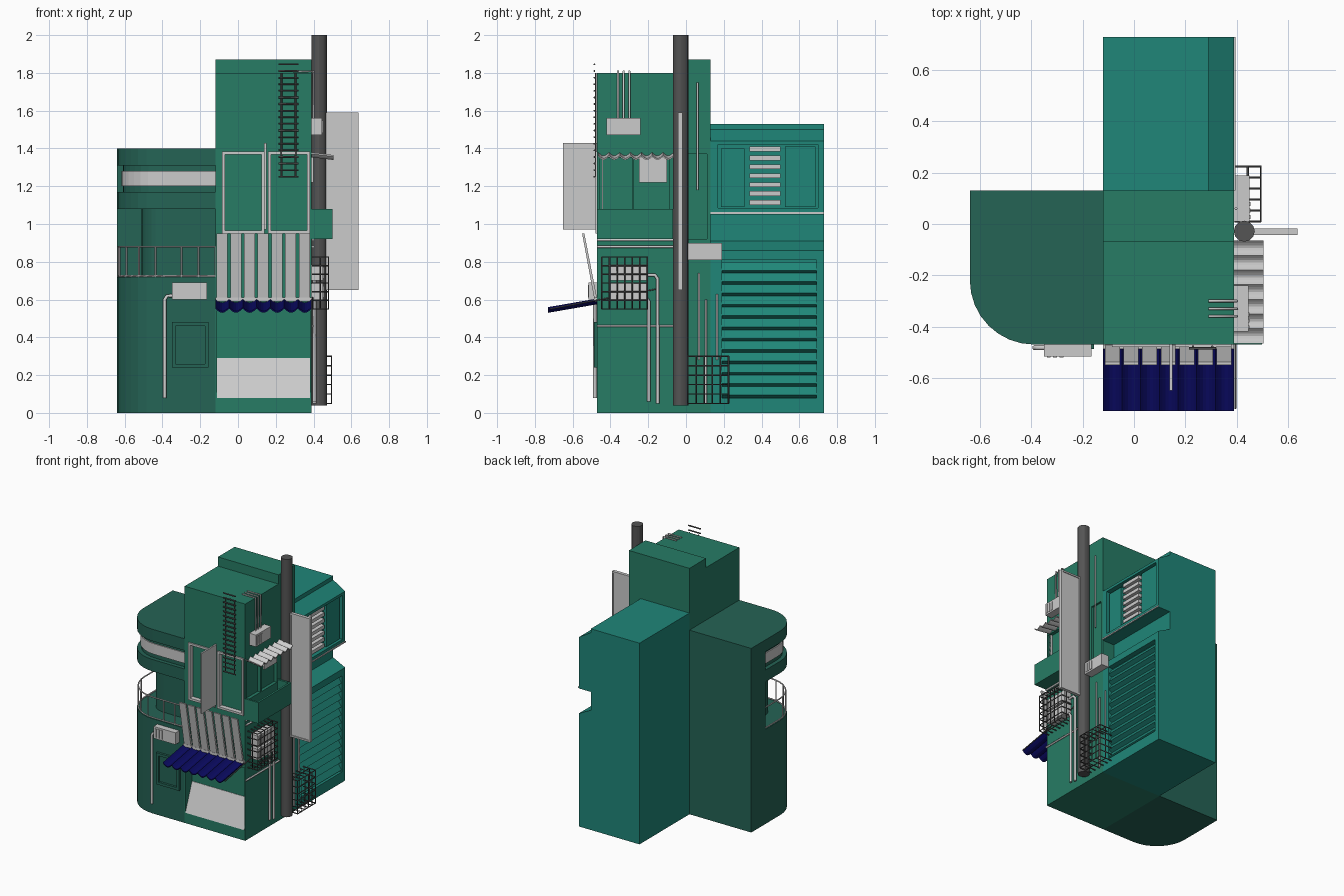
import bpy, bmesh, math
from mathutils import Vector

if "Cube" in bpy.data.objects:
    bpy.data.objects.remove(bpy.data.objects["Cube"])

def material(name, rgb):
    m = bpy.data.materials.new(name)
    m.diffuse_color = (*rgb, 1)
    m.use_nodes = True
    m.node_tree.nodes["Principled BSDF"].inputs["Base Color"].default_value = m.diffuse_color
    return m

GREEN = material("tower_green", (0.02, 0.20, 0.13))
DEEP = material("wing_green", (0.018, 0.125, 0.09))
TEAL = material("annex_teal", (0.014, 0.24, 0.19))
BLUE = material("awning_blue", (0.003, 0.003, 0.12))
DARK = material("dark_metal", (0.09, 0.09, 0.09))

def finish(name, bm, mat=None):
    bmesh.ops.recalc_face_normals(bm, faces=bm.faces)
    me = bpy.data.meshes.new(name)
    bm.to_mesh(me)
    bm.free()
    if mat:
        me.materials.append(mat)
    ob = bpy.data.objects.new(name, me)
    bpy.context.collection.objects.link(ob)
    return ob

def boxes(name, spans, mat=None):
    """Several boxes in one mesh, each (x0, x1, y0, y1, z0, z1)."""
    bm = bmesh.new()
    for x0, x1, y0, y1, z0, z1 in spans:
        for v in bmesh.ops.create_cube(bm, size=1)["verts"]:
            v.co = ((x0 + x1) / 2 + v.co.x * (x1 - x0), (y0 + y1) / 2 + v.co.y * (y1 - y0),
                    (z0 + z1) / 2 + v.co.z * (z1 - z0))
    return finish(name, bm, mat)

def prism(name, pts, axis, lo, hi, mat=None):
    """Extrude a 2D profile along an axis."""
    put = {"x": lambda a, b, c: (c, a, b), "y": lambda a, b, c: (a, c, b), "z": lambda a, b, c: (a, b, c)}[axis]
    bm = bmesh.new()
    rings = [[bm.verts.new(put(a, b, c)) for a, b in pts] for c in (lo, hi)]
    for r in rings:
        bm.faces.new(r)
    for i in range(len(pts)):
        j = (i + 1) % len(pts)
        bm.faces.new((rings[0][i], rings[0][j], rings[1][j], rings[1][i]))
    return finish(name, bm, mat)

def tubes(name, paths, r, mat=None, res=1):
    cu = bpy.data.curves.new(name, "CURVE")
    cu.dimensions, cu.bevel_depth, cu.bevel_resolution, cu.use_fill_caps = "3D", r, res, True
    for path in paths:
        s = cu.splines.new("POLY")
        s.points.add(len(path) - 1)
        for p, co in zip(s.points, path):
            p.co = (*co, 1)
    tmp = bpy.data.objects.new(name + "_curve", cu)
    me = bpy.data.meshes.new_from_object(tmp)
    bpy.data.objects.remove(tmp)
    me.materials.clear()
    if mat:
        me.materials.append(mat)
    ob = bpy.data.objects.new(name, me)
    bpy.context.collection.objects.link(ob)
    return ob

def carve(ob, spans):
    cutter = boxes("cutter", spans)
    cutter.hide_render = True
    mod = ob.modifiers.new("carve", "BOOLEAN")
    mod.operation, mod.object, mod.solver = "DIFFERENCE", cutter, "EXACT"
    me = bpy.data.meshes.new_from_object(ob.evaluated_get(bpy.context.evaluated_depsgraph_get()))
    ob.modifiers.clear()
    ob.data = me
    bpy.data.objects.remove(cutter)

def rippled(name, start, along, out, n, depth, mat=None):
    """Sheet of n hanging scallops running along one edge and sloping outwards."""
    bm = bmesh.new()
    start, along, out = Vector(start), Vector(along), Vector(out)
    rows = []
    for dz in (0, -0.008):
        for o in (0, 1):
            rows.append([bm.verts.new(start + along * (i / (6 * n)) + out * o
                         + Vector((0, 0, dz - depth * abs(math.sin(math.pi * i / 6))))) for i in range(6 * n + 1)])
    a, b, c, d = rows
    for p, q in ((a, b), (c, d), (a, c), (b, d)):
        for i in range(6 * n):
            bm.faces.new((p[i], p[i + 1], q[i + 1], q[i]))
    for i in (0, -1):
        bm.faces.new((a[i], b[i], d[i], c[i]))
    return finish(name, bm, mat)

# Left wing with a rounded corner, wrap-around balcony and window groove
def outline(inset, yb=-0.04, r=0.25):
    arc = [(-0.39 - (r - inset) * math.cos(t), -0.22 - (r - inset) * math.sin(t))
           for t in [math.pi / 2 * i / 8 for i in range(9)]]
    return [(-0.64 + inset, yb)] + arc + [(-0.12, -0.47 + inset)]

for part, i, z0, z1 in (("wing_base", 0, 0.0, 0.72), ("balcony_wall", 0.13, 0.72, 1.08), ("wing_lintel", 0, 1.08, 1.17),
                        ("wing_window_groove", 0.03, 1.17, 1.31), ("wing_roof", 0, 1.31, 1.4)):
    prism(part, [(-0.12, 0.13), (-0.64, 0.13), (-0.64, -0.04)] + outline(i)[(0 if i else 1):], "z", z0, z1, DEEP)
prism("strip_window", [(-0.12, -0.06)] + outline(0.022, -0.06), "z", 1.2, 1.28)
rail = outline(0.008)
tubes("balcony_railing", [[(x, y, z) for x, y in rail] for z in (0.725, 0.88)]
      + [[(x, y, 0.72), (x, y, 0.88)] for x, y in rail[::2] + [(-0.3, -0.462), (-0.21, -0.462)]], 0.005)

def frame_xz(x0, x1, z0, z1, w, y0, y1):
    return [(x0, x0 + w, y0, y1, z0, z1), (x1 - w, x1, y0, y1, z0, z1),
            (x0 + w, x1 - w, y0, y1, z0, z0 + w), (x0 + w, x1 - w, y0, y1, z1 - w, z1)]

boxes("wing_window_frame", frame_xz(-0.35, -0.155, 0.24, 0.48, 0.02, -0.487, -0.46), DEEP)

# Central tower with shop recess and windows
tower = prism("tower", [(-0.47, 0), (-0.47, 0.08), (-0.39, 0.29), (-0.39, 0.55), (-0.47, 0.55), (-0.47, 1.8),
                        (-0.07, 1.8), (-0.07, 1.87), (0.13, 1.87), (0.13, 0)], "x", -0.12, 0.39, GREEN)
doors = [(-0.085, 0.14), (0.16, 0.38)]
carve(tower, [(a, b, -0.5, -0.445, 0.95, 1.385) for a, b in doors]
      + [(0.365, 0.45, -0.455, -0.285, 1.06, 1.35), (0.365, 0.45, -0.275, -0.09, 1.06, 1.35),
         (0.375, 0.45, 0.01, 0.11, 0.92, 1.37)])
for n, x in (("left", -0.12), ("right", 0.382)):
    prism("shop_cheek_" + n, [(-0.47, 0.08), (-0.39, 0.29), (-0.39, 0.55), (-0.47, 0.55)], "x", x, x + 0.008, GREEN)
prism("shop_counter", [(-0.473, 0.08), (-0.393, 0.29), (-0.385, 0.29), (-0.46, 0.08)], "x", -0.112, 0.382)
boxes("door_frames", [s for a, b in doors for s in frame_xz(a, b, 0.95, 1.385, 0.016, -0.48, -0.44)])
boxes("open_door", [(0.138, 0.15, -0.65, -0.47, 0.97, 1.43)])

# Leaning balustrade slats and blue awning
for k in range(7):
    x = -0.113 + k * 0.0725
    prism(f"balustrade_slat_{k}", [(-0.47, 0.6), (-0.485, 0.6), (-0.55, 0.95), (-0.538, 0.95)], "x", x, x + 0.058)
boxes("balustrade_floor", [(-0.12, 0.39, -0.488, -0.47, 0.59, 0.61)])
rippled("blue_awning", (-0.12, -0.47, 0.605), (0.51, 0, 0), (0, -0.26, -0.045), 7, 0.022, BLUE)
tubes("awning_arm", [[(0.395, -0.72, 0.55), (0.395, -0.16, 0.655)]], 0.004, DARK)

# Ladder up the front
tubes("ladder", [[(0.215, -0.485, z), (0.32, -0.485, z)] for z in [1.25 + 0.035 * i for i in range(18)]]
      + [[(x, -0.478, 1.25), (x, -0.478, 1.8)] for x in (0.23, 0.305)], 0.005, DARK)

# Right side: balcony box, tiled canopy, blind
boxes("side_balcony", [(0.39, 0.5, -0.47, -0.07, 0.92, 0.935), (0.485, 0.5, -0.47, -0.07, 0.935, 1.08),
                       (0.39, 0.485, -0.47, -0.455, 0.935, 1.08), (0.39, 0.485, -0.085, -0.07, 0.935, 1.08)], GREEN)
rippled("side_canopy", (0.385, -0.465, 1.38), (0, 0.4, 0), (0.12, 0, -0.015), 7, 0.018)
boxes("side_blind", [(0.385, 0.4, -0.25, -0.1, 1.22, 1.355)])
tubes("side_rails", [[(0.397, -0.47, z), (0.397, -0.07, z)] for z in (0.46, 0.88, 0.915)], 0.007)

# Rear annex with stepped ledges, roller shutter and window bay
annex = prism("annex", [(-0.12, 0), (0.39, 0), (0.39, 0.86), (0.29, 0.91), (0.29, 1.05), (0.39, 1.05), (0.39, 1.44),
                        (0.29, 1.5), (0.29, 1.53), (-0.12, 1.53)], "y", 0.13, 0.73, TEAL)
carve(annex, [(0.35, 0.45, 0.19, 0.69, 0.08, 0.81), (0.35, 0.45, 0.17, 0.7, 1.085, 1.42)])
saw = [p for i in range(12) for p in ((0.358, 0.08 + 0.06 * i), (0.388, 0.095 + 0.06 * i), (0.36, 0.138 + 0.06 * i))]
prism("roller_shutter", [(0.345, 0.08)] + saw + [(0.345, 0.8)], "y", 0.19, 0.69, TEAL)
boxes("annex_shutters", [(0.35, 0.375, 0.185, 0.31, 1.09, 1.4), (0.35, 0.375, 0.525, 0.685, 1.09, 1.41)], TEAL)
boxes("annex_louvres", [(0.35, 0.378, 0.335, 0.5, z, z + 0.026) for z in [1.1 + 0.0475 * i for i in range(7)]])
boxes("annex_ledge_trim", [(0.385, 0.396, 0.13, 0.73, 1.053, 1.063)])

# Chimney pipe and blank sign board
pipe = tubes("chimney_pipe", [[(0.43, -0.028, 0.04), (0.43, -0.028, 2.0)]], 0.041, DARK, 4)
bpy.context.view_layer.objects.active = pipe
pipe.select_set(True)
bpy.ops.object.shade_smooth_by_angle()
boxes("sign_board", [(0.475, 0.63, -0.036, -0.024, 0.66, 1.58)] + frame_xz(0.465, 0.637, 0.65, 1.59, 0.012, -0.043, -0.018))

# Air conditioners, each with a grille of fins
def aircon(name, x0, x1, y0, y1, z0, z1, front):
    spans = [(x0, x1, y0, y1, z0, z1)]
    for i in range(3):
        if front:
            spans.append((x0 + 0.01 + 0.025 * i, x0 + 0.025 + 0.025 * i, y0 - 0.004, y0, z0 + 0.012, z1 - 0.012))
        else:
            spans.append((x1, x1 + 0.004, y0 + 0.01 + 0.025 * i, y0 + 0.025 + 0.025 * i, z0 + 0.012, z1 - 0.012))
    boxes(name, spans)

aircon("aircon_upper", 0.39, 0.446, -0.42, -0.24, 1.47, 1.56, False)
aircon("aircon_annex", 0.39, 0.45, 0.01, 0.19, 0.81, 0.9, False)
aircon("aircon_wing", -0.35, -0.165, -0.516, -0.47, 0.6, 0.69, True)
for n, z in (("low", 0.6), ("high", 0.7)):
    aircon("aircon_caged_" + n, 0.39, 0.45, -0.4, -0.21, z, z + 0.085, False)

# Wire cages: front grid plus hoops back to the wall
def cage(name, x1, y0, y1, z0, z1, ny, nz):
    x0 = 0.392
    ys = [y0 + (y1 - y0) * i / ny for i in range(ny + 1)]
    zs = [z0 + (z1 - z0) * i / nz for i in range(nz + 1)]
    xm = (x0 + x1) / 2
    paths = [[(x0, y, z0), (x1, y, z0), (x1, y, z1), (x0, y, z1)] for y in ys]
    paths += [[(x0, y0, z), (x1, y0, z), (x1, y1, z), (x0, y1, z)] for z in zs]
    paths += [[(xm, y0, z1), (xm, y0, z0), (xm, y1, z0), (xm, y1, z1), (xm, y0, z1)]]
    tubes(name, paths, 0.004, DARK)

cage("aircon_cage", 0.478, -0.445, -0.205, 0.55, 0.825, 6, 6)
cage("ground_cage", 0.495, 0.01, 0.225, 0.05, 0.3, 5, 5)

# Service pipes
tubes("roof_pipes", [[(0.4, y, 1.56), (0.4, y, 1.808), (0.29, y, 1.808)] for y in (-0.36, -0.33, -0.3)], 0.006)
tubes("drain_pipes", [[(0.405, -0.21, 0.73), (0.405, -0.165, 0.73), (0.405, -0.15, 0.71), (0.405, -0.15, 0.05)],
                      [(0.405, -0.23, 0.61), (0.405, -0.21, 0.61), (0.405, -0.197, 0.59), (0.405, -0.197, 0.06)],
                      [(-0.345, -0.482, 0.62), (-0.375, -0.482, 0.62), (-0.388, -0.482, 0.6), (-0.388, -0.482, 0.08)]], 0.01)
tubes("thin_pipes", [[(0.398, y, a), (0.398, y, b)] for y, a, b in
                     ((0.07, 0.28, 0.74), (0.105, 0.05, 0.6), (0.165, 0.28, 0.63), (0.06, 1.18, 1.75))], 0.006)
